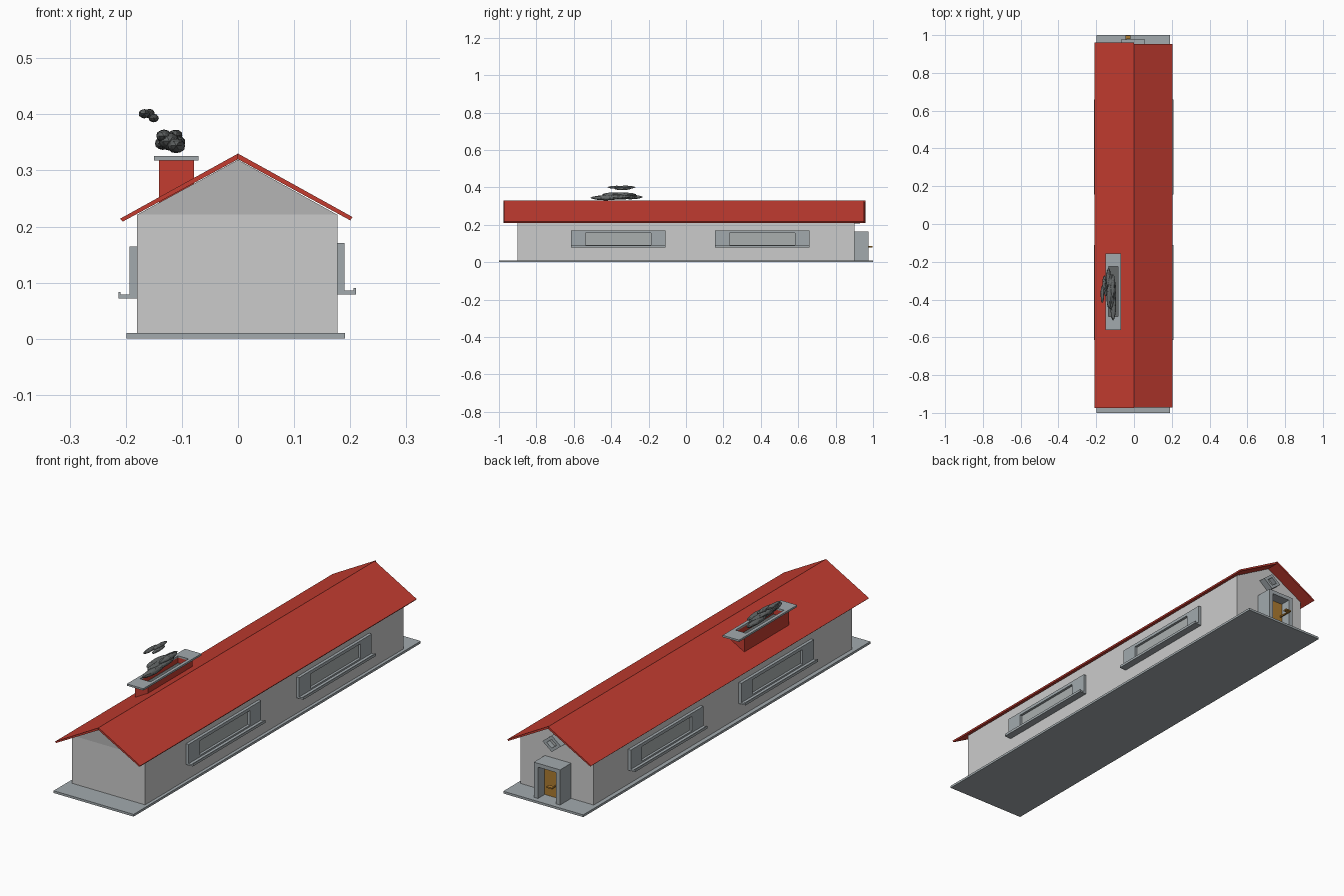
import bpy, bmesh, math, random
from mathutils import Vector

if "Cube" in bpy.data.objects:
    bpy.data.objects.remove(bpy.data.objects["Cube"])

random.seed(4)


def mat(name, rgb):
    m = bpy.data.materials.new(name)
    m.diffuse_color = (*rgb, 1)
    m.use_nodes = True
    m.node_tree.nodes["Principled BSDF"].inputs["Base Color"].default_value = m.diffuse_color
    return m


WALL = mat("plaster", (0.62, 0.62, 0.62))
GABLE = mat("gable_plaster", (0.46, 0.46, 0.46))
TRIM = mat("stone_trim", (0.36, 0.40, 0.42))
GLASS = mat("glass", (0.40, 0.43, 0.43))
RED = mat("red", (0.55, 0.045, 0.03))
WOOD = mat("wood", (0.42, 0.20, 0.03))
SMOKE = mat("smoke", (0.13, 0.14, 0.14))


def finish(bm, name, material):
    bmesh.ops.recalc_face_normals(bm, faces=bm.faces)
    me = bpy.data.meshes.new(name)
    bm.to_mesh(me)
    bm.free()
    ob = bpy.data.objects.new(name, me)
    bpy.context.collection.objects.link(ob)
    me.materials.append(material)
    return ob


def add_prism(bm, pts, direction):
    face = bm.faces.new([bm.verts.new(p) for p in pts])
    ext = bmesh.ops.extrude_face_region(bm, geom=[face], use_keep_orig=True)
    vs = [g for g in ext["geom"] if isinstance(g, bmesh.types.BMVert)]
    bmesh.ops.translate(bm, vec=direction, verts=vs)


def profile_y(name, xz, y0, y1, material):
    """Extrude an x-z profile along y."""
    bm = bmesh.new()
    add_prism(bm, [(x, y0, z) for x, z in xz], (0, y1 - y0, 0))
    return finish(bm, name, material)


def box(name, x, y, z, material):
    return profile_y(name, [(x[0], z[0]), (x[1], z[0]), (x[1], z[1]), (x[0], z[1])],
                     y[0], y[1], material)


def ring(name, outer, inner, depth, material):
    """Frame between two matching outlines, given depth by a vector."""
    bm = bmesh.new()
    d = Vector(depth)
    loops = [[bm.verts.new(Vector(p) + off) for p in pts]
             for pts, off in ((outer, d * 0), (inner, d * 0), (inner, d), (outer, d))]
    n = len(outer)
    for a, b in zip(loops, loops[1:] + loops[:1]):
        for i in range(n):
            j = (i + 1) % n
            bm.faces.new((a[i], a[j], b[j], b[i]))
    return finish(bm, name, material)


def rect(a0, a1, b0, b1, place):
    return [place(a, b) for a, b in ((a0, b0), (a1, b0), (a1, b1), (a0, b1))]


# Foundation and walls
box("foundation", (-0.199, 0.191), (-1, 1), (0, 0.01), TRIM)
box("walls", (-0.18, 0.177), (-0.9, 0.9), (0.01, 0.221), WALL)
gable = [(-0.18, 0.221), (0.177, 0.221), (0, 0.319)]
profile_y("front_gable", gable, -0.9, -0.85, GABLE)
profile_y("back_gable", gable, 0.85, 0.9, WALL)

# Roof slopes
profile_y("roof_left", [(0, 0.33), (-0.21, 0.214), (-0.205, 0.209), (0, 0.32)],
          -0.975, 0.96, RED)
profile_y("roof_right", [(0, 0.33), (0.204, 0.217), (0.2, 0.211), (0, 0.32)],
          -0.972, 0.953, RED)

# Side windows: frame, pane and lipped sill
for side, wall, zb, label in ((1, 0.177, 0.079, "right"), (-1, -0.18, 0.072, "left")):
    for k, y0 in enumerate((-0.615, 0.155)):
        y1 = y0 + 0.505
        name = f"{label}_window_{k + 1}"
        place = lambda y, z: (wall, y, z)
        ring(name + "_frame", rect(y0, y1, zb, zb + 0.092, place),
             rect(y0 + 0.078, y1 - 0.078, zb + 0.014, zb + 0.078, place),
             (side * 0.013, 0, 0), TRIM)
        box(name + "_pane", (wall - side * 0.004, wall + side * 0.002),
            (y0 + 0.07, y1 - 0.07), (zb + 0.01, zb + 0.082), GLASS)
        sill = [(0.013, 0), (0.033, 0), (0.033, 0.011), (0.029, 0.011),
                (0.029, 0.007), (0.013, 0.007)]
        profile_y(name + "_sill", [(wall + side * x, zb + z) for x, z in sill],
                  y0, y1, TRIM)

# Back door: deep open-bottomed frame, leaf and handle
arch = [(-0.07, 0.01), (-0.07, 0.165), (0.058, 0.165), (0.058, 0.01),
        (0.038, 0.01), (0.038, 0.148), (-0.05, 0.148), (-0.05, 0.01)]
profile_y("door_frame", arch, 0.9, 0.977, TRIM)
box("door_leaf", (-0.05, 0.038), (0.9, 0.93), (0.01, 0.148), WOOD)
box("handle_stem", (-0.045, -0.039), (0.93, 0.998), (0.08, 0.086), WOOD)
box("handle_lever", (-0.045, -0.018), (0.98, 0.998), (0.08, 0.086), WOOD)

# Diamond window in the back gable
place = lambda r: [(0.004 + r * math.cos(a), 0.9, 0.242 + 0.8 * r * math.sin(a))
                   for a in (i * math.pi / 2 for i in range(4))]
ring("gable_window_frame", place(0.045), place(0.024), (0, 0.03, 0), TRIM)
bm = bmesh.new()
add_prism(bm, place(0.026), (0, 0.008, 0))
finish(bm, "gable_window_pane", GLASS)

# Chimney shaft and hollow cap
flat = lambda z: lambda x, y: (x, y, z)
ring("chimney_shaft", rect(-0.141, -0.078, -0.515, -0.205, flat(0.23)),
     rect(-0.135, -0.084, -0.49, -0.225, flat(0.23)), (0, 0, 0.088), RED)
ring("chimney_cap", rect(-0.15, -0.07, -0.56, -0.155, flat(0.318)),
     rect(-0.135, -0.084, -0.49, -0.225, flat(0.318)), (0, 0, 0.008), TRIM)
box("flue_floor", (-0.135, -0.084), (-0.49, -0.225), (0.285, 0.295), SMOKE)


# Smoke puffs: clusters of faceted lumps stretched lengthways
def puff(name, lumps, cy, stretch):
    bm = bmesh.new()
    for x, z, r, dy in lumps:
        new = bmesh.ops.create_icosphere(bm, subdivisions=2, radius=r)["verts"]
        for v in new:
            v.co *= random.uniform(0.94, 1.04)
            v.co = Vector((v.co.x + x, v.co.y * stretch + cy + dy, v.co.z * 0.85 + z))
    return finish(bm, name, SMOKE)


puff("large_smoke_puff", [(-0.11, 0.344, 0.016, -0.07), (-0.122, 0.352, 0.02, 0.0),
                          (-0.134, 0.348, 0.014, 0.06), (-0.132, 0.361, 0.014, -0.02),
                          (-0.112, 0.362, 0.013, 0.03), (-0.106, 0.35, 0.013, 0.0)],
     -0.36, 5)
puff("small_smoke_puff", [(-0.167, 0.401, 0.010, -0.03), (-0.158, 0.401, 0.010, 0.02),
                          (-0.15, 0.393, 0.009, 0.0)], -0.34, 5)
